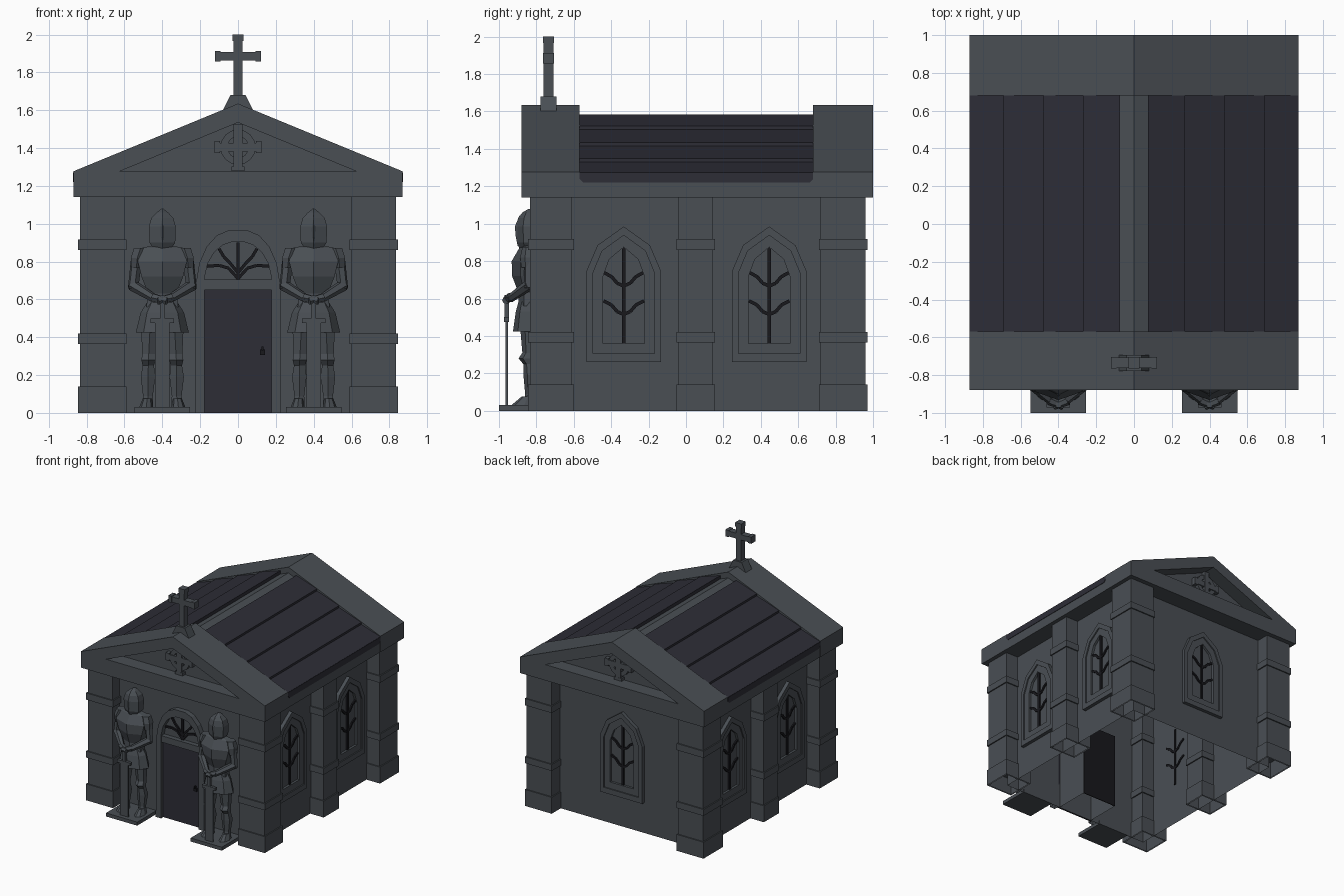
import bpy, bmesh, math
from mathutils import Matrix, Vector

if "Cube" in bpy.data.objects:
    bpy.data.objects.remove(bpy.data.objects["Cube"])


def material(name, rgb):
    m = bpy.data.materials.new(name)
    m.diffuse_color = (*rgb, 1)
    m.use_nodes = True
    m.node_tree.nodes["Principled BSDF"].inputs["Base Color"].default_value = m.diffuse_color
    return m


STONE = material("grey stone", (0.067, 0.077, 0.088))
DARK = material("dark slate", (0.026, 0.026, 0.037))
IRON = material("black iron", (0.009, 0.009, 0.012))


def loft(name, rings, mat, cap0=True, cap1=True, closed=True, M=Matrix()):
    """Join successive rings of points with faces."""
    bm = bmesh.new()
    vs = [[bm.verts.new(M @ Vector(p)) for p in r] for r in rings]
    n = len(rings[0])
    for a, b in zip(vs, vs[1:]):
        for i in range(n if closed else n - 1):
            j = (i + 1) % n
            bm.faces.new((a[i], a[j], b[j], b[i]))
    if cap0:
        bm.faces.new(vs[0])
    if cap1:
        bm.faces.new(vs[-1])
    bmesh.ops.recalc_face_normals(bm, faces=bm.faces)
    me = bpy.data.meshes.new(name)
    bm.to_mesh(me)
    bm.free()
    me.materials.append(mat)
    ob = bpy.data.objects.new(name, me)
    bpy.context.collection.objects.link(ob)
    return ob


def box(name, x0, x1, y0, y1, z0, z1, mat=STONE, bottom=True, M=Matrix()):
    rect = [(x0, y0), (x1, y0), (x1, y1), (x0, y1)]
    return loft(name, [[(x, y, z) for x, y in rect] for z in (z0, z1)], mat, cap0=bottom, M=M)


def at(pts, w):
    """Wall-space outline (u, z) pushed out of the wall by w."""
    return [(u, -w, z) for u, z in pts]


def place(x, y, deg):
    return Matrix.Translation((x, y, 0)) @ Matrix.Rotation(math.radians(deg), 4, 'Z')


def mirror(half):
    """Complete an outline from its right half, given bottom to top."""
    return half + [(-u, z) for u, z in reversed(half) if u > 0]


def bar(name, a, b, width, w0, w1, mat, M=Matrix()):
    a, b = Vector(a), Vector(b)
    d = (b - a).normalized() * width / 2
    n = Vector((-d.y, d.x))
    pts = [a - n, b - n, b + n, a + n]
    loft(name, [at(pts, w0), at(pts, w1)], mat, M=M)


# Walls: open shell
WX, WF, WB = .717, -.74, .847
loft("walls", [[(-WX, WF, z), (WX, WF, z), (WX, WB, z), (-WX, WB, z)] for z in (0, 1.145)],
     STONE, False, False)

# Corner pillars and side pilasters with bands
for s in (-1, 1):
    for y0, y1 in ((-.835, -.61), (-.04, .145), (.72, .96)):
        x0, x1 = sorted((s * .6, s * .835))
        box("pillar", x0, x1, y0, y1, 0, 1.145, bottom=False)
        for z0, z1 in ((0, .14), (.365, .42), (.86, .917)):
            box("pillar_band", x0 - .01, x1 + .01, y0 - .01, y1 + .01, z0, z1, bottom=z0 > 0)

# Gable blocks with sunken pediment and ringed cross
GABLE = [(-.87, 1.14), (.87, 1.14), (.87, 1.277), (0, 1.635), (-.87, 1.277)]
SUNK = [(-.63, 1.275), (.63, 1.275), (.6, 1.2874), (0, 1.535), (-.6, 1.2874)]
for y, deg, depth in ((-.88, 0, .31), (1.0, 180, .32)):
    M = place(0, y, deg)
    loft("gable", [at(GABLE, -depth), at(GABLE, 0), at(SUNK, 0), at(SUNK, -.12)], STONE, M=M)
    circ = [[(r * math.cos(t * math.pi / 8), 1.405 + r * math.sin(t * math.pi / 8)) for t in range(16)]
            for r in (.093, .056)]
    loft("emblem_ring", [at(circ[0], -.12), at(circ[0], -.09), at(circ[1], -.09), at(circ[1], -.12)],
         STONE, False, False, M=M)
    bar("emblem_upright", (0, 1.278), (0, 1.525), .045, -.12, -.082, STONE, M)
    bar("emblem_arm", (-.125, 1.405), (.125, 1.405), .045, -.12, -.083, STONE, M)
    for u in (-.11, .11):
        bar("emblem_tip", (u, 1.373), (u, 1.437), .03, -.12, -.081, STONE, M)
    bar("emblem_foot", (-.035, 1.29), (.035, 1.29), .024, -.12, -.081, STONE, M)

# Middle roof with stepped slate courses and a slate fascia strip
body = [(-.868, 1.14), (.868, 1.14), (.868, 1.25), (0, 1.585), (-.868, 1.25)]
loft("roof_body", [at(body, .57), at(body, -.68)], STONE)
edges = (.075, .27, .48, .69, .87)
for s in (-1, 1):
    prof = []
    for a, b in zip(edges, edges[1:]):
        prof += [(s * a, 1.587 - .415 * (a - .07)), (s * b, 1.605 - .415 * (b - .07))]
    prof += [(s * .87, 1.24), (s * .075, 1.545)]
    loft("roof_slates", [at(prof, .57), at(prof, -.68)], DARK)
    strip = [(-.625, 1.272), (-.625, 1.24), (-.605, 1.22), (.605, 1.22), (.625, 1.24), (.625, 1.272)]
    loft("roof_fascia", [at(strip, -.003), at(strip, .003)], DARK, M=place(s * .869, .055, s * 90))

# Roof cross on its saddle
saddle = mirror([(.085, 1.59), (.04, 1.68)])
C = place(0, -.735, 0)
loft("cross_foot", [at(saddle, -.042), at(saddle, .042)], STONE, M=C)
bar("cross_shaft", (0, 1.66), (0, 1.99), .046, -.027, .027, STONE, C)
bar("cross_top", (0, 1.965), (0, 2.0), .058, -.03, .03, STONE, C)
bar("cross_arm", (-.11, 1.885), (.11, 1.885), .046, -.027, .027, STONE, C)
for u in (-.1075, .1075):
    bar("cross_tip", (u, 1.857), (u, 1.913), .03, -.03, .03, STONE, C)

# Pointed windows with iron tracery
OUT = mirror([(.2, .26), (.2, .745), (.14, .885), (0, .985)])
MID = mirror([(.165, .305), (.165, .735), (.115, .855), (0, .938)])
INN = mirror([(.11, .36), (.11, .72), (.077, .81), (0, .875)])
for x, y, deg in ((WX, -.333, 90), (WX, .445, 90), (-WX, -.333, -90), (-WX, .445, -90), (0, WB, 180)):
    M = place(x, y, deg)
    loft("window_frame", [at(OUT, 0), at(OUT, .03), at(MID, .03), at(MID, .02), at(INN, .02), at(INN, 0)],
         STONE, False, False, M=M)
    bar("window_mullion", (0, .36), (0, .873), .02, -.008, .012, IRON, M)
    for s in (-1, 1):
        for z in (.515, .667):
            path = [(0, z), (s * .035, z + .015), (s * .065, z + .05), (s * .108, z + .073)]
            for a, b in zip(path, path[1:]):
                bar("window_tracery", a, b, .018, -.008, .011, IRON, M)

# Doorway: arched surround, lintel, door, fanlight, inner lobby
F = place(0, WF, 0)
OUT = mirror([(.228, 0), (.226, .66), (.205, .79), (.165, .88), (.11, .94), (.05, .965)])
INN = mirror([(.178, 0), (.178, .71), (.16, .79), (.125, .85), (.08, .888), (.035, .903)])
loft("door_surround", [at(OUT, 0), at(OUT, .045), at(INN, .045), at(INN, 0)], STONE,
     False, False, closed=False, M=F)
box("door_lintel", -.18, .18, -.04, .0, .65, .705, M=F)
box("door", -.178, .178, -.015, .0, 0, .65, DARK, M=F)
box("lobby", -.165, .165, .004, .3, 0, .65, bottom=False, M=F)
box("lobby_back", -.165, .165, .3, .306, 0, .65, IRON, M=F)
bar("door_handle", (.13, .305), (.13, .335), .028, .015, .024, IRON, F)
bar("door_knob", (.125, .34), (.135, .34), .02, .015, .035, IRON, F)
bar("fanlight_bar", (0, .705), (0, .9), .018, -.008, .014, IRON, F)
for s in (-1, 1):
    for path in ([(0, .71), (s * .05, .765), (s * .1, .78), (s * .165, .775)],
                 [(0, .74), (s * .04, .79), (s * .075, .825), (s * .1, .868)]):
        for a, b in zip(path, path[1:]):
            bar("fanlight_bar", a, b, .016, -.008, .013, IRON, F)


# Armoured guard statues
def stack(name, levels, M, n=8):
    """Loft of n-sided rings with a vertex in front; each level is (x, y, z, half width, half depth)."""
    rings = []
    for x, y, z, rx, ry in levels:
        ts = [math.tau * k / n - math.pi / 2 for k in range(n)]
        k = 1 / max(math.cos(t) for t in ts)
        rings.append([(x + k * rx * math.cos(t), y + ry * math.sin(t), z) for t in ts])
    loft(name, rings, STONE, M=M)


def limb(name, a, b, r0, r1, M, n=6):
    a, b = Vector(a), Vector(b)
    q = (b - a).to_track_quat('Z', 'Y')
    rings = [[p + q @ Vector((r * math.cos(math.tau * k / n), r * math.sin(math.tau * k / n), 0))
              for k in range(n)] for p, r in ((a, r0), (b, r1))]
    loft(name, rings, STONE, M=M)


for side in (-1, 1):
    M = place(side * .4, -.835, 0)
    box("statue_plinth", -.147, .147, -.165, .1, 0, .03, M=M)
    stack("statue_skirt", [(0, 0, .425, .14, .09), (0, 0, .53, .115, .075), (0, 0, .585, .08, .06)], M)
    stack("statue_torso", [(0, 0, .56, .085, .062), (0, 0, .63, .075, .06), (0, -.005, .72, .11, .09),
                           (0, -.005, .80, .13, .092), (0, 0, .872, .11, .055), (0, 0, .885, .05, .04)], M, 6)
    stack("statue_helmet", [(0, 0, .865, .045, .055), (0, 0, .9, .068, .068), (0, 0, .985, .071, .072),
                            (0, 0, 1.03, .058, .062), (0, 0, 1.06, .03, .04), (0, 0, 1.08, .004, .006)], M, 6)
    stack("statue_visor", [(0, -.035, .88, .02, .03), (0, -.035, .93, .034, .04),
                           (0, -.035, .985, .034, .045), (0, -.02, 1.045, .012, .035)], M, 4)
    for s in (-1, 1):
        stack("statue_leg", [(s * .078, 0, .03, .03, .035), (s * .076, .005, .09, .026, .03),
                             (s * .076, .008, .19, .038, .042), (s * .074, 0, .25, .03, .035),
                             (s * .074, -.015, .28, .037, .045), (s * .072, 0, .31, .034, .04),
                             (s * .065, 0, .45, .047, .052)], M, 6)
        stack("statue_foot", [(s * .085, -.03, .03, .037, .068), (s * .08, -.01, .075, .024, .035)], M)
        stack("statue_shoulder", [(s * .138, 0, .765, .026, .045), (s * .132, 0, .82, .034, .052),
                                  (s * .115, 0, .872, .035, .04)], M, 6)
        limb("statue_upper_arm", (s * .138, 0, .8), (s * .155, -.005, .655), .03, .028, M)
        limb("statue_forearm", (s * .158, 0, .675), (s * .035, -.105, .6), .031, .022, M)
        limb("statue_hand", (s * .05, -.1, .61), (-s * .025, -.13, .59), .024, .02, M)
    # Grounded sword
    box("sword_blade", -.038, .038, -.13, -.118, .03, .48, M=M)
    box("sword_guard", -.062, .062, -.137, -.111, .475, .5, M=M)
    box("sword_grip", -.013, .013, -.136, -.112, .49, .62, M=M)
